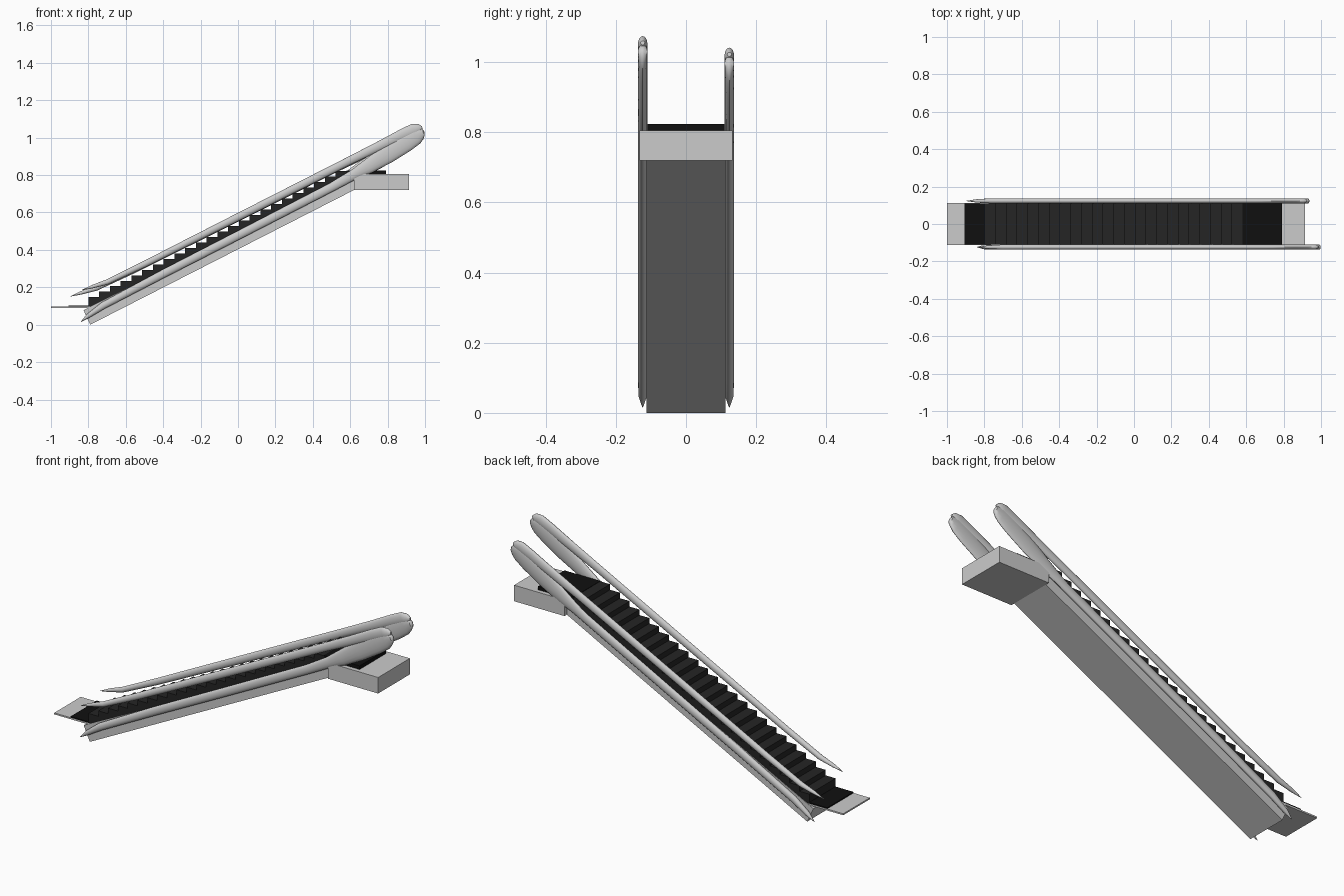
import bpy, bmesh, math
from mathutils import Vector

if "Cube" in bpy.data.objects:
    bpy.data.objects.remove(bpy.data.objects["Cube"])


def material(name, v):
    m = bpy.data.materials.new(name)
    m.diffuse_color = (v, v, v, 1)
    m.use_nodes = True
    m.node_tree.nodes["Principled BSDF"].inputs["Base Color"].default_value = m.diffuse_color
    return m


STEP = material("dark_step", 0.018)
PAD = material("black_pad", 0.005)


def finish(name, bm, mat=None):
    bmesh.ops.recalc_face_normals(bm, faces=bm.faces)
    me = bpy.data.meshes.new(name)
    bm.to_mesh(me)
    bm.free()
    ob = bpy.data.objects.new(name, me)
    bpy.context.collection.objects.link(ob)
    if mat:
        me.materials.append(mat)
    return ob


def extrude_profile(name, pts, half, mat=None):
    """Side profile in x/z, extruded across y."""
    bm = bmesh.new()
    a = [bm.verts.new((x, -half, z)) for x, z in pts]
    b = [bm.verts.new((x, half, z)) for x, z in pts]
    n = len(pts)
    bm.faces.new(a)
    bm.faces.new(b[::-1])
    for i in range(n):
        j = (i + 1) % n
        bm.faces.new((a[i], b[i], b[j], a[j]))
    return finish(name, bm, mat)


def slab(name, x0, x1, z0, z1, half, mat=None):
    return extrude_profile(name, [(x0, z0), (x1, z0), (x1, z1), (x0, z1)], half, mat)


def rail(name, path, y, sides=16):
    """Oval loft along (x, z, half width) stations."""
    bm = bmesh.new()
    rings = []
    for i, (x, z, w) in enumerate(path):
        p, q = path[max(i - 1, 0)], path[min(i + 1, len(path) - 1)]
        d = Vector((q[0] - p[0], q[1] - p[1])).normalized()
        t = min(0.0135, w)
        ring = []
        for k in range(sides):
            a = 2 * math.pi * k / sides
            ring.append(bm.verts.new((x - d.y * w * math.cos(a),
                                      y + t * math.sin(a),
                                      z + d.x * w * math.cos(a))))
        rings.append(ring)
    for r, s in zip(rings, rings[1:]):
        for k in range(sides):
            j = (k + 1) % sides
            bm.faces.new((r[k], r[j], s[j], s[k]))
    bm.faces.new(rings[0])
    bm.faces.new(rings[-1][::-1])
    ob = finish(name, bm)
    bpy.ops.object.select_all(action='DESELECT')
    ob.select_set(True)
    bpy.context.view_layer.objects.active = ob
    bpy.ops.object.shade_smooth_by_angle(angle=math.radians(40))


# Inclined truss and the two landings
extrude_profile("truss", [(-0.826, 0.078), (-0.79, 0.0), (0.62, 0.72), (0.62, 0.80)], 0.113)
slab("upper_landing", 0.62, 0.915, 0.72, 0.805, 0.133)
slab("lower_landing", -1.0, -0.79, 0.089, 0.097, 0.111)
slab("lower_comb_pad", -0.905, -0.795, 0.092, 0.103, 0.11, PAD)
slab("upper_comb_pad", 0.58, 0.79, 0.80, 0.824, 0.11, PAD)

# Staircase profile
COUNT, X0, Z0, X1, Z1 = 24, -0.80, 0.103, 0.58, 0.822
run, rise = (X1 - X0) / COUNT, (Z1 - 0.147) / (COUNT - 1)
stairs = [(X0, 0.09)]
for i in range(COUNT):
    z = 0.147 + i * rise
    stairs += [(X0 + i * run, z), (X0 + (i + 1) * run, z)]
stairs.append((X1, 0.77))
extrude_profile("steps", stairs, 0.11, STEP)

# Handrails: slim upper arm and skirt arm merging into a rounded end;
# the rear pair sits slightly further down the slope
for side, y, dx, dz in (("front", -0.1235, 0, 0), ("rear", 0.1235, -0.06, -0.033)):
    upper = [(-0.835, 0.185, 0.001), (-0.78, 0.203, 0.009), (-0.70, 0.228, 0.014),
             (-0.5, 0.324, 0.017), (0.0, 0.576, 0.020), (0.6, 0.879, 0.022),
             (0.75, 0.953, 0.025), (0.88, 1.017, 0.030), (0.94, 1.043, 0.033),
             (0.97, 1.052, 0.023), (0.985, 1.055, 0.006)]
    rail(side + "_handrail", [(x + dx, z + dz, w) for x, z, w in upper], y)
    low = [(-0.84, 0.016, 0.001), (-0.80, 0.048, 0.012), (-0.72, 0.103, 0.019),
           (-0.4, 0.272, 0.022), (0.0, 0.477, 0.023), (0.5, 0.735, 0.024)]
    end = [(0.62, 0.803, 0.028), (0.70, 0.849, 0.040), (0.80, 0.913, 0.050),
           (0.90, 0.978, 0.052), (0.95, 1.011, 0.048), (0.975, 1.024, 0.036),
           (0.99, 1.030, 0.020), (0.996, 1.033, 0.004)]
    rail(side + "_skirt_rail", low + [(x + dx, z + dz, w) for x, z, w in end], y)
